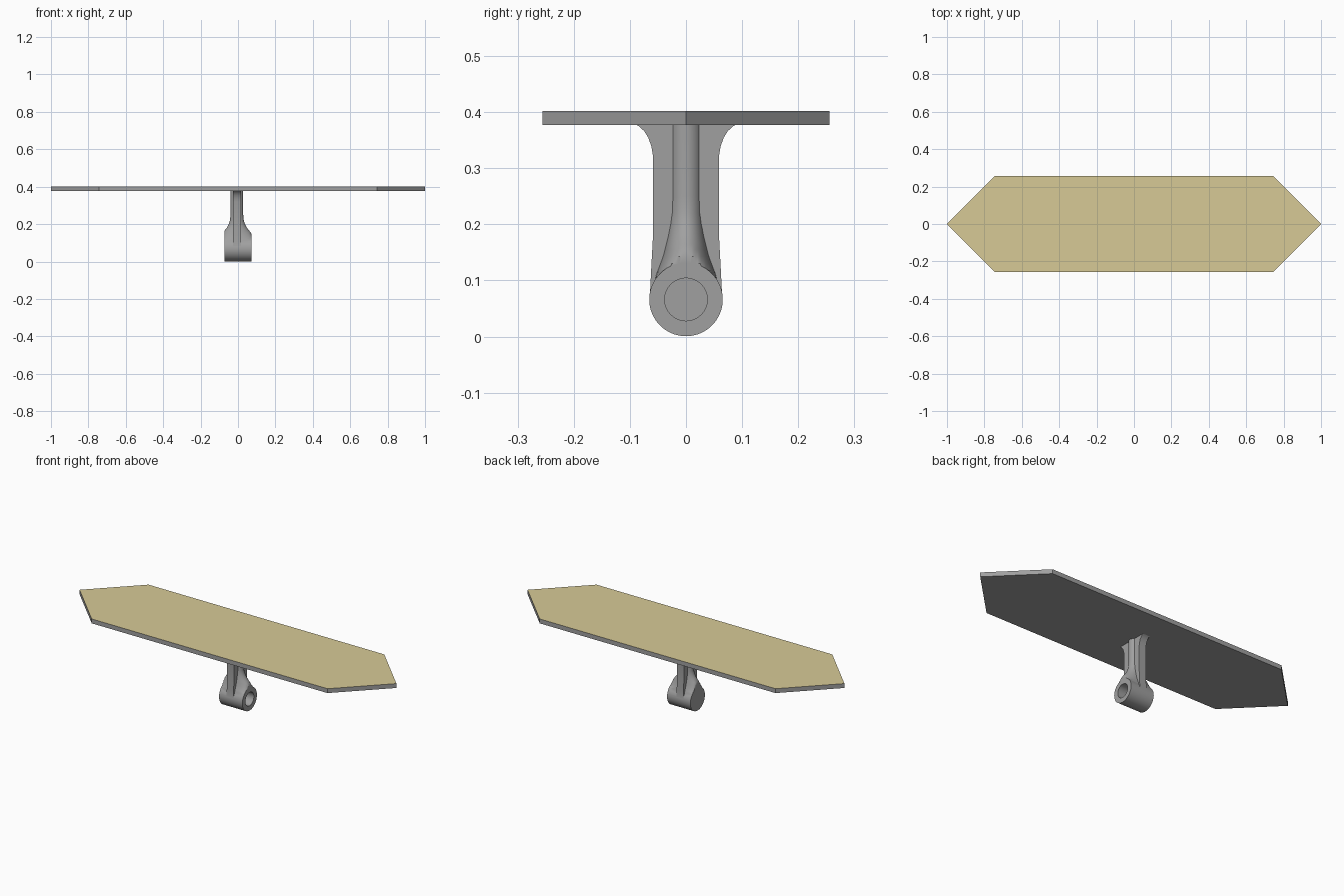
import bpy, bmesh, math
from mathutils import Matrix

if "Cube" in bpy.data.objects:
    bpy.data.objects.remove(bpy.data.objects["Cube"])


def material(name, rgb):
    m = bpy.data.materials.new(name)
    m.diffuse_color = (*rgb, 1)
    m.use_nodes = True
    m.node_tree.nodes["Principled BSDF"].inputs["Base Color"].default_value = m.diffuse_color
    return m


GREY = material("grey metal", (0.352, 0.352, 0.352))
TAN = material("tan top", (0.68, 0.59, 0.305))


def finish(name, bm, mats):
    bmesh.ops.recalc_face_normals(bm, faces=bm.faces)
    me = bpy.data.meshes.new(name)
    bm.to_mesh(me)
    bm.free()
    ob = bpy.data.objects.new(name, me)
    bpy.context.collection.objects.link(ob)
    for m in mats:
        me.materials.append(m)
    return ob


def prism(name, points, offset, mats=(GREY,)):
    """Extrude a closed outline of 3D points along an offset."""
    bm = bmesh.new()
    f = bm.faces.new([bm.verts.new(p) for p in points])
    new = bmesh.ops.extrude_face_region(bm, geom=[f])["geom"]
    bmesh.ops.translate(bm, vec=offset, verts=[v for v in new if isinstance(v, bmesh.types.BMVert)])
    return finish(name, bm, mats)


def x_cylinder(name, radius, x0, x1, z, n=64):
    ring = [(x0, radius * math.cos(2 * math.pi * i / n), z + radius * math.sin(2 * math.pi * i / n))
            for i in range(n)]
    return prism(name, ring, (x1 - x0, 0, 0))


# Board: long hexagon with a tan upper face
outline = [(-1, 0), (-0.744, -0.256), (0.744, -0.256), (1, 0), (0.744, 0.256), (-0.744, 0.256)]
board = prism("board", [(x, y, 0.377) for x, y in outline], (0, 0, 0.025), (GREY, TAN))
for p in board.data.polygons:
    p.material_index = 1 if p.normal.z > 0.5 else 0

# Hub: sideways barrel at the foot of the post
HUB_Z, HUB_X = 0.066, 0.0735
hub = x_cylinder("hub_and_post", 0.0655, -HUB_X, HUB_X, HUB_Z)

# Web: flat rib flaring into the board
half = [(0.0645, 0.07), (0.062, 0.12), (0.0585, 0.185), (0.0585, 0.32), (0.0615, 0.338),
        (0.067, 0.354), (0.0745, 0.366), (0.083, 0.374), (0.088, 0.377), (0.088, 0.38)]
CX = -0.006
web_outline = [(CX - 0.0215, y, z) for y, z in half] + [(CX - 0.0215, -y, z) for y, z in reversed(half)]
web = prism("web", web_outline, (0.043, 0, 0))

# Core: oval column (z, half depth x, half width y) flaring out to the hub ends
rings = [(0.07, 0.3, 0.058), (0.09, 0.25, 0.0575), (0.11, 0.16, 0.0535), (0.12, 0.115, 0.05),
         (0.13, 0.097, 0.0465), (0.143, 0.084, 0.042), (0.155, 0.0745, 0.039), (0.165, 0.066, 0.037),
         (0.18, 0.054, 0.034), (0.2, 0.043, 0.0315), (0.22, 0.037, 0.030), (0.25, 0.034, 0.030),
         (0.38, 0.034, 0.030)]
N = 96
bm = bmesh.new()
loops = []
for z, rx, ry in rings:
    loop = []
    for i in range(N):
        a = 2 * math.pi * i / N
        x = max(-HUB_X, min(HUB_X, CX + rx * math.cos(a)))
        loop.append(bm.verts.new((x, ry * math.sin(a), z)))
    loops.append(loop)
for lo, hi in zip(loops, loops[1:]):
    for i in range(N):
        j = (i + 1) % N
        bm.faces.new((lo[i], lo[j], hi[j], hi[i]))
bm.faces.new(loops[0])
bm.faces.new(loops[-1])
core = finish("core", bm, (GREY,))

# Blind bore in the right end of the hub
bore = x_cylinder("bore_cutter", 0.038, -0.05, 0.1, HUB_Z)

for tool, op in ((web, "UNION"), (core, "UNION"), (bore, "DIFFERENCE")):
    mod = hub.modifiers.new(tool.name, "BOOLEAN")
    mod.object = tool
    mod.operation = op
    mod.solver = "EXACT"
bpy.context.view_layer.update()
joined = bpy.data.meshes.new_from_object(hub.evaluated_get(bpy.context.evaluated_depsgraph_get()))
hub.modifiers.clear()
hub.data = joined
for tool in (web, core, bore):
    bpy.data.objects.remove(tool)

# Smooth the curved faces, keep the edges crisp
bpy.ops.object.select_all(action="DESELECT")
hub.select_set(True)
bpy.context.view_layer.objects.active = hub
bpy.ops.object.shade_smooth_by_angle(angle=math.radians(30))
